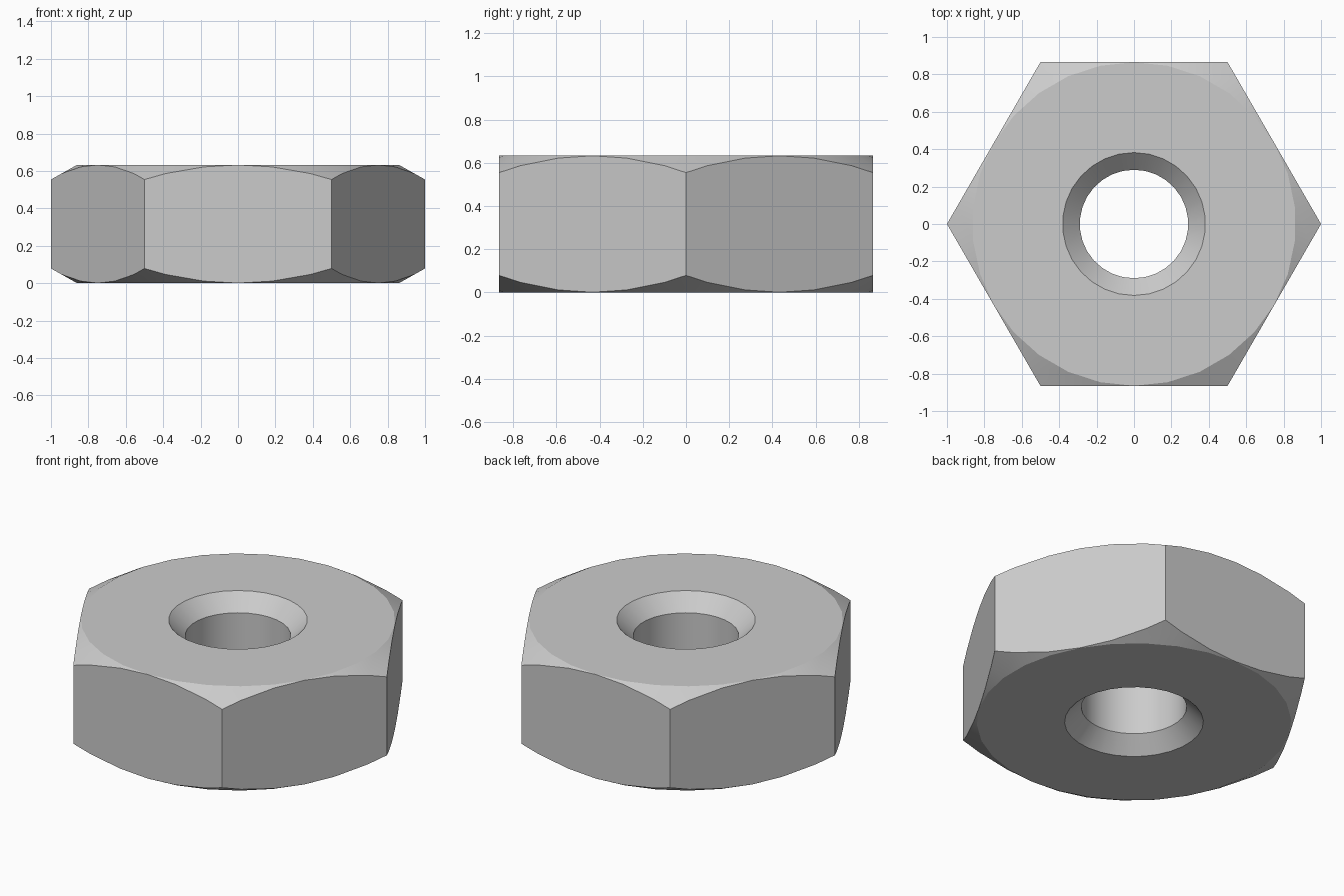
import bpy
import bmesh
from math import cos, sin, pi, radians
from mathutils import Vector, Matrix

cube = bpy.data.objects.get("Cube")
if cube:
    bpy.data.objects.remove(cube, do_unlink=True)

HEIGHT = 0.633
APOTHEM = cos(pi / 6)
BORE, SINK = 0.29, 0.382      # hole radius and countersink mouth radius
RIM, SLOPE = 0.865, 0.56      # flat face radius and chamfer slope
OUTER = 1.1
SEGMENTS = 30

# Plain steel
steel = bpy.data.materials.new("steel_grey")
steel.use_nodes = True
colour = (0.6, 0.6, 0.6, 1)
steel.diffuse_color = colour
steel.node_tree.nodes["Principled BSDF"].inputs["Base Color"].default_value = colour

# Lathed ring: bore, countersinks, flat faces and conical chamfers
drop = (OUTER - RIM) * SLOPE
depth = SINK - BORE
lower = [(BORE, depth), (SINK, 0), (RIM, 0), (OUTER, drop)]
profile = lower + [(r, HEIGHT - z) for r, z in reversed(lower)]

bm = bmesh.new()
verts = [bm.verts.new((0, r, z)) for r, z in profile]
edges = [bm.edges.new((v, verts[i - 1])) for i, v in enumerate(verts)]
bmesh.ops.spin(bm, geom=verts + edges, axis=(0, 0, 1), cent=(0, 0, 0),
               angle=2 * pi, steps=SEGMENTS, use_duplicate=False)
bmesh.ops.remove_doubles(bm, verts=bm.verts, dist=0.0005)

# Cut the six wrench flats and cap each one
for i in range(6):
    a = pi / 6 + i * pi / 3
    normal = Vector((cos(a), sin(a), 0))
    cut = bmesh.ops.bisect_plane(bm, geom=bm.verts[:] + bm.edges[:] + bm.faces[:],
                                 dist=0.00001, plane_co=normal * APOTHEM,
                                 plane_no=normal, clear_outer=True)
    rim = [e for e in cut["geom_cut"]
           if isinstance(e, bmesh.types.BMEdge) and e.is_boundary]
    bmesh.ops.edgeloop_fill(bm, edges=rim)

bmesh.ops.recalc_face_normals(bm, faces=bm.faces)
mesh = bpy.data.meshes.new("hex_nut")
bm.to_mesh(mesh)
bm.free()
mesh.materials.append(steel)

nut = bpy.data.objects.new("hex_nut", mesh)
bpy.context.collection.objects.link(nut)
bpy.context.view_layer.objects.active = nut
nut.select_set(True)
bpy.ops.object.shade_smooth_by_angle(angle=radians(25))
